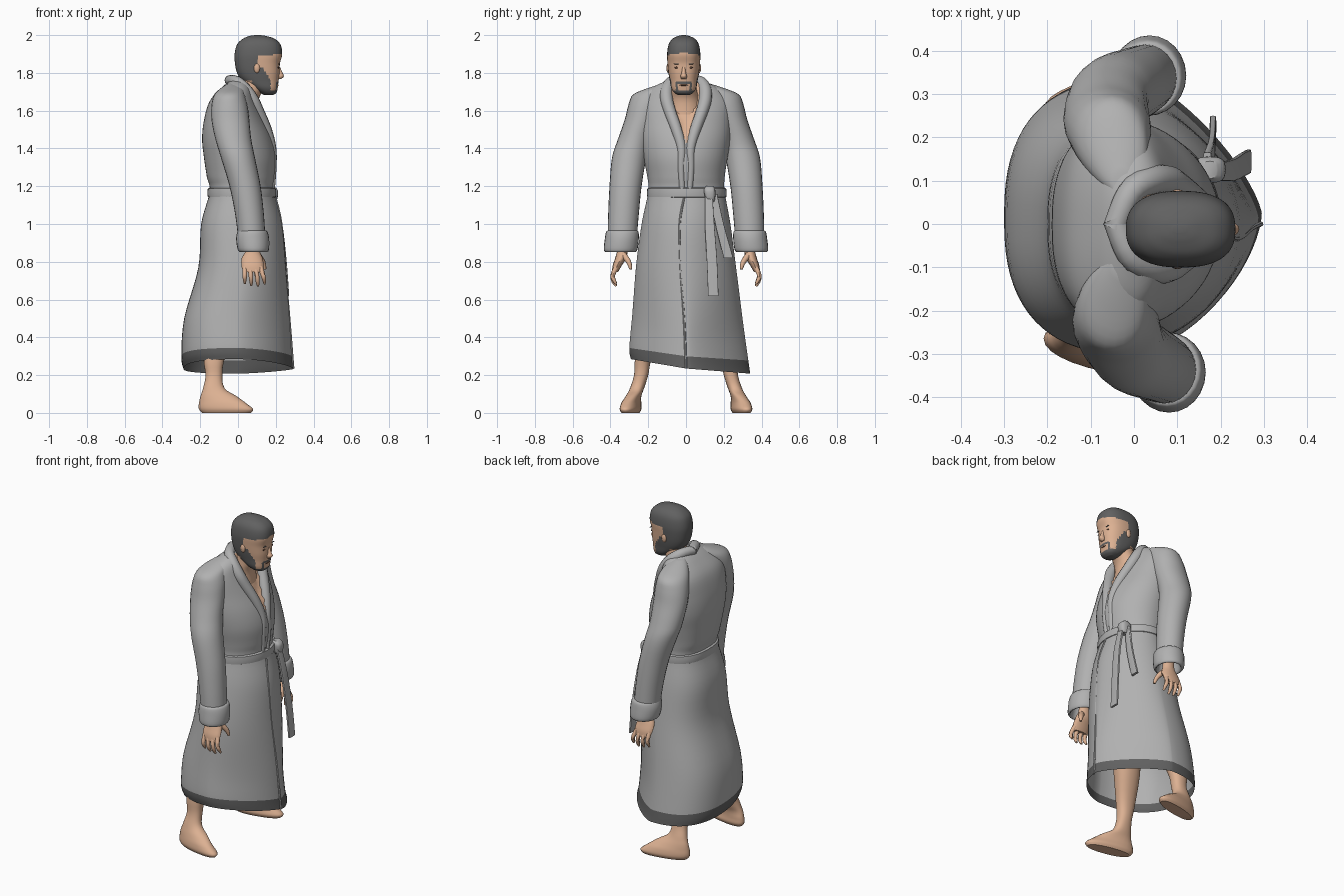
import bpy, bmesh, math
from mathutils import Vector


def material(name, r, g, b):
    m = bpy.data.materials.new(name)
    m.diffuse_color = (r, g, b, 1)
    return m


ROBE = material("robe grey", 0.44, 0.44, 0.44)
DARK = material("dark grey", 0.12, 0.12, 0.12)
SKIN = material("skin", 0.72, 0.44, 0.29)
BROWN = material("eye brown", 0.12, 0.06, 0.04)


def spline(keys, sub):
    """Catmull-Rom interpolation of rows of numbers."""
    out = []
    for i in range(len(keys) - 1):
        a, b, c, d = (keys[max(i - 1, 0)], keys[i], keys[i + 1], keys[min(i + 2, len(keys) - 1)])
        for s in range(sub):
            t = s / sub
            out.append([0.5 * (2 * q + (r - p) * t + (2 * p - 5 * q + 4 * r - u) * t * t
                               + (3 * q - p - 3 * r + u) * t ** 3) for p, q, r, u in zip(a, b, c, d)])
    return out + [list(keys[-1])]


def loft(name, keys, mats, n=24, sub=4, front=2, back=2, caps=(True, True), rule=None, move=None):
    """Stack horizontal rings given as (z, x min, x max, y min, y max)."""
    bm = bmesh.new()
    rows = []
    for z, x0, x1, y0, y1 in spline(keys, sub):
        row = []
        for k in range(n):
            c, s = math.cos(math.tau * k / n), math.sin(math.tau * k / n)
            e = 2 / ((front(z, s) if callable(front) else front) if c > 0 else back)
            x = math.copysign(abs(c) ** e, c) * (x1 - x0) / 2 + (x0 + x1) / 2
            y = math.copysign(abs(s) ** e, s) * (y1 - y0) / 2 + (y0 + y1) / 2
            row.append(bm.verts.new((x, y, z)))
        rows.append(row)
    for a, b in zip(rows, rows[1:]):
        for k in range(n):
            bm.faces.new((a[k], a[(k + 1) % n], b[(k + 1) % n], b[k]))
    for flag, row in zip(caps, (rows[0], rows[-1])):
        if flag:
            bm.faces.new(row)
    bmesh.ops.recalc_face_normals(bm, faces=bm.faces)
    if rule:
        for f in bm.faces:
            f.material_index = rule(f.calc_center_median())
    if move:
        for v in bm.verts:
            v.co = move(v.co)
    return finish(name, bm, mats)


def finish(name, bm, mats):
    me = bpy.data.meshes.new(name)
    bm.to_mesh(me)
    bm.free()
    ob = bpy.data.objects.new(name, me)
    bpy.context.collection.objects.link(ob)
    for m in mats:
        me.materials.append(m)
    bpy.ops.object.select_all(action='DESELECT')
    ob.select_set(True)
    bpy.context.view_layer.objects.active = ob
    bpy.ops.object.shade_smooth_by_angle(angle=math.radians(45))
    return ob


def tube(name, pts, mat, n=10, sub=4):
    """Round tube through (x, y, z, radius) rows."""
    bm = bmesh.new()
    path = spline(pts, sub)
    rows = []
    for i, p in enumerate(path):
        t = Vector(path[min(i + 1, len(path) - 1)][:3]) - Vector(path[max(i - 1, 0)][:3])
        u = t.cross(Vector((0.9, 0.1, 0.42))).normalized()
        w = t.cross(u).normalized()
        rows.append([bm.verts.new(Vector(p[:3]) + p[3] * (u * math.cos(math.tau * k / n)
                     + w * math.sin(math.tau * k / n))) for k in range(n)])
    for a, b in zip(rows, rows[1:]):
        for k in range(n):
            bm.faces.new((a[k], a[(k + 1) % n], b[(k + 1) % n], b[k]))
    bm.faces.new(rows[0])
    bm.faces.new(rows[-1])
    bmesh.ops.recalc_face_normals(bm, faces=bm.faces)
    return finish(name, bm, [mat])


def ball(name, loc, size, mat):
    bm = bmesh.new()
    bmesh.ops.create_uvsphere(bm, u_segments=14, v_segments=8, radius=1)
    for v in bm.verts:
        v.co = Vector(loc) + Vector(size) * v.co
    return finish(name, bm, [mat])


# Robe body: shoulders to hem, chest opening in skin, dark hem band
def robe_rule(c):
    if c.z < 0.30:
        return 1
    return 2 if c.x > 0.02 and c.z > 1.42 and abs(c.y) < min(0.5 * (c.z - 1.42), .1) else 0


def robe_front(z, side):
    """The skirt closes to a ridge at the front overlap."""
    return 1.95 - min(max((1.12 - z) / 0.7, 0), 1) * (0.6 if side > 0 else 0.35)


def robe_move(co):
    w = min(max((0.6 - co.z) / 0.35, 0), 1)
    drop = (0.17 if co.y < 0 else 0.08) * co.y * w
    sink = 0.02 if co.x > 0 and abs(co.y) < min(0.4 * (co.z - 1.45), .1) else 0
    return Vector((co.x - sink, co.y, co.z - drop))


loft("robe", [(1.76, -.04, .05, -.10, .08), (1.72, -.09, .08, -.18, .17), (1.65, -.15, .10, -.24, .235),
              (1.55, -.18, .14, -.245, .24), (1.45, -.19, .18, -.24, .235), (1.35, -.18, .20, -.225, .22),
              (1.25, -.165, .195, -.205, .205), (1.17, -.15, .19, -.20, .205), (1.0, -.195, .235, -.235, .235),
              (.77, -.21, .255, -.265, .265), (.5, -.285, .275, -.285, .30), (.30, -.30, .287, -.30, .33),
              (.235, -.288, .295, -.292, .34)],
     [ROBE, DARK, SKIN], n=72, sub=5, front=robe_front, back=2.5, caps=(True, False),
     rule=robe_rule, move=robe_move)
tube("robe_front_edge", [(.20, -.01, 1.14, .005), (.23, -.033, 1.0, .006), (.248, -.03, .77, .006),
                         (.272, -.01, .5, .006), (.293, 0, .235, .006)], ROBE, n=6)

# Belt, knot and hanging tails
loft("belt", [(1.192, -.14, .18, -.19, .195), (1.187, -.16, .20, -.205, .213), (1.143, -.16, .20, -.205, .213),
              (1.138, -.14, .18, -.19, .195)], [ROBE], n=48, sub=2, front=1.95, back=2.4)
loft("belt_knot", [(1.20, .16, .19, .105, .145), (1.18, .14, .21, .095, .155), (1.14, .14, .21, .10, .155),
                   (1.12, .16, .20, .11, .15)], [ROBE], n=16, front=3, back=3)
loft("belt_tail_long", [(1.16, .185, .20, .10, .14), (1.0, .22, .235, .10, .15), (.8, .245, .258, .11, .165),
                        (.62, .258, .271, .117, .172)], [ROBE], n=16, front=6, back=6)
loft("belt_tail_short", [(1.16, .16, .178, .13, .165), (1.0, .172, .187, .155, .20), (.82, .175, .19, .20, .25)],
     [ROBE], n=16, front=6, back=6)

# Neck
loft("neck", [(1.78, .02, .16, -.075, .05), (1.72, .0, .14, -.075, .055), (1.66, -.03, .11, -.085, .07),
              (1.58, -.06, .11, -.10, .09)], [SKIN])


# Head with hair, beard and moustache coloured by region
def head_rule(c):
    y = abs(c.y + .012)
    if c.z > 1.89 + max(0, c.x - .14) * 0.15 or (c.x < .105 and c.z > 1.76):
        return 1
    if c.z < 1.825 and .075 < c.x < .172 - max(0, c.z - 1.76) * 0.6:
        return 1
    if c.z < 1.708 and c.x > .07:
        return 1
    return int(c.x > .18 and ((1.744 < c.z < 1.756 and y < .04) or (c.z < 1.75 and .03 < y < .042)))


loft("head", [(1.682, .14, .185, -.04, .016), (1.695, .115, .203, -.062, .038), (1.72, .075, .21, -.078, .054),
              (1.76, .02, .215, -.086, .062), (1.80, -.005, .22, -.093, .069), (1.85, -.016, .222, -.098, .074),
              (1.90, -.018, .234, -.10, .076), (1.95, -.005, .225, -.092, .068), (1.98, .025, .195, -.072, .048),
              (1.995, .06, .15, -.042, .018), (2.0, .09, .12, -.02, -.004)],
     [SKIN, DARK], n=64, sub=7, front=2.5, back=2.4, rule=head_rule)
loft("nose", [(1.832, .205, .222, -.02, -.004), (1.80, .20, .236, -.024, .0), (1.782, .20, .243, -.029, .005),
              (1.768, .20, .23, -.025, .001)], [SKIN], n=12)
ball("mouth", (.211, -.012, 1.735), (.004, .022, .004), BROWN)

for s, side in ((1, "left"), (-1, "right")):
    # Face details
    ball(side + "_eye", (.213, -.012 + s * .035, 1.828), (.004, .014, .005), BROWN)
    ball(side + "_eyebrow", (.217, -.012 + s * .036, 1.848), (.003, .02, .003), DARK)
    ball(side + "_ear", (.10, -.012 + s * .082, 1.825), (.016, .010, .026), SKIN)

    # Rolled collar
    tube(side + "_collar", [(-.045, -s * .012, 1.76, .028), (-.01, s * .07, 1.755, .03),
                            (.035, s * .10, 1.715, .034),
                            (.075, s * .102, 1.66, .034), (.105, s * .086, 1.6, .032), (.15, s * .05, 1.5, .029),
                            (.178, s * .024, 1.4, .025), (.184, s * .026, 1.3, .02),
                            (.18, s * .02, 1.18, .015)], ROBE, n=12)

    # Sleeve and turned cuff; the left arm hangs a little further back
    def place(co, s=s):
        back = 0.045 * min(max((1.7 - co.z) / 0.3, 0), 1) if s > 0 else 0
        return Vector((co.x - back, s * co.y, co.z))

    def build(name, keys, mat, **kw):
        ob = loft(side + name, keys, [mat], move=place, **kw)
        if s < 0:
            ob.data.flip_normals()

    build("_sleeve", [(1.745, -.05, .0, .06, .12), (1.72, -.09, .025, .07, .20), (1.685, -.125, .035, .09, .28),
                      (1.63, -.14, .05, .12, .305),
                      (1.55, -.14, .06, .15, .325), (1.45, -.12, .07, .185, .36), (1.35, -.09, .09, .21, .392),
                      (1.2, -.045, .12, .235, .405), (1.05, -.015, .137, .25, .412), (.93, .0, .145, .26, .415)], ROBE)
    build("_cuff", [(.965, .01, .14, .265, .405), (.96, -.002, .155, .252, .422), (.92, -.01, .165, .25, .43),
                    (.862, .0, .163, .258, .435), (.857, .02, .148, .275, .418), (.92, .03, .135, .285, .405)], ROBE)

    # Hand with fingers and thumb
    build("_palm", [(.93, .04, .11, .31, .365), (.86, .04, .115, .31, .365), (.82, .02, .13, .315, .375),
                    (.78, .018, .135, .34, .388), (.745, .028, .13, .36, .392)], SKIN, n=16)
    for i in range(4):
        x, drop = .036 + .028 * i, (.01, 0, -.004, .008)[i]
        pts = [(x, .370, .77, .014), (x + .004 * i, .388, .73, .012), (x + .006 * i, .384, .70 + drop, .011),
               (x + .007 * i, .370, .675 + drop, .006)]
        tube(side + "_finger_%d" % (i + 1), [(*place(Vector(p[:3])), p[3]) for p in pts], SKIN, n=8, sub=2)
    thumb = [(.10, .335, .84, .018), (.125, .31, .81, .015), (.137, .298, .785, .012), (.143, .293, .76, .007)]
    tube(side + "_thumb", [(*place(Vector(p[:3])), p[3]) for p in thumb], SKIN, n=8, sub=2)

    # Leg and bare foot, toes turned out
    def step(co, s=s):
        out = 0.2 * (co.x + .13) * min(max((.14 - co.z) / .08, 0), 1)
        return Vector((co.x, s * (co.y + out), max(co.z, 0)))

    leg = loft(side + "_leg", [(.75, -.10, .06, .03, .19), (.5, -.16, .0, .09, .225), (.3, -.182, -.068, .178, .268),
                               (.2, -.172, -.083, .20, .275), (.13, -.185, -.07, .222, .297),
                               (.09, -.198, -.01, .235, .313), (.05, -.207, .045, .235, .325),
                               (.02, -.207, .08, .232, .328), (0, -.19, .068, .242, .318)],
               [SKIN], front=2.3, back=2.2, move=step)
    if s < 0:
        leg.data.flip_normals()
